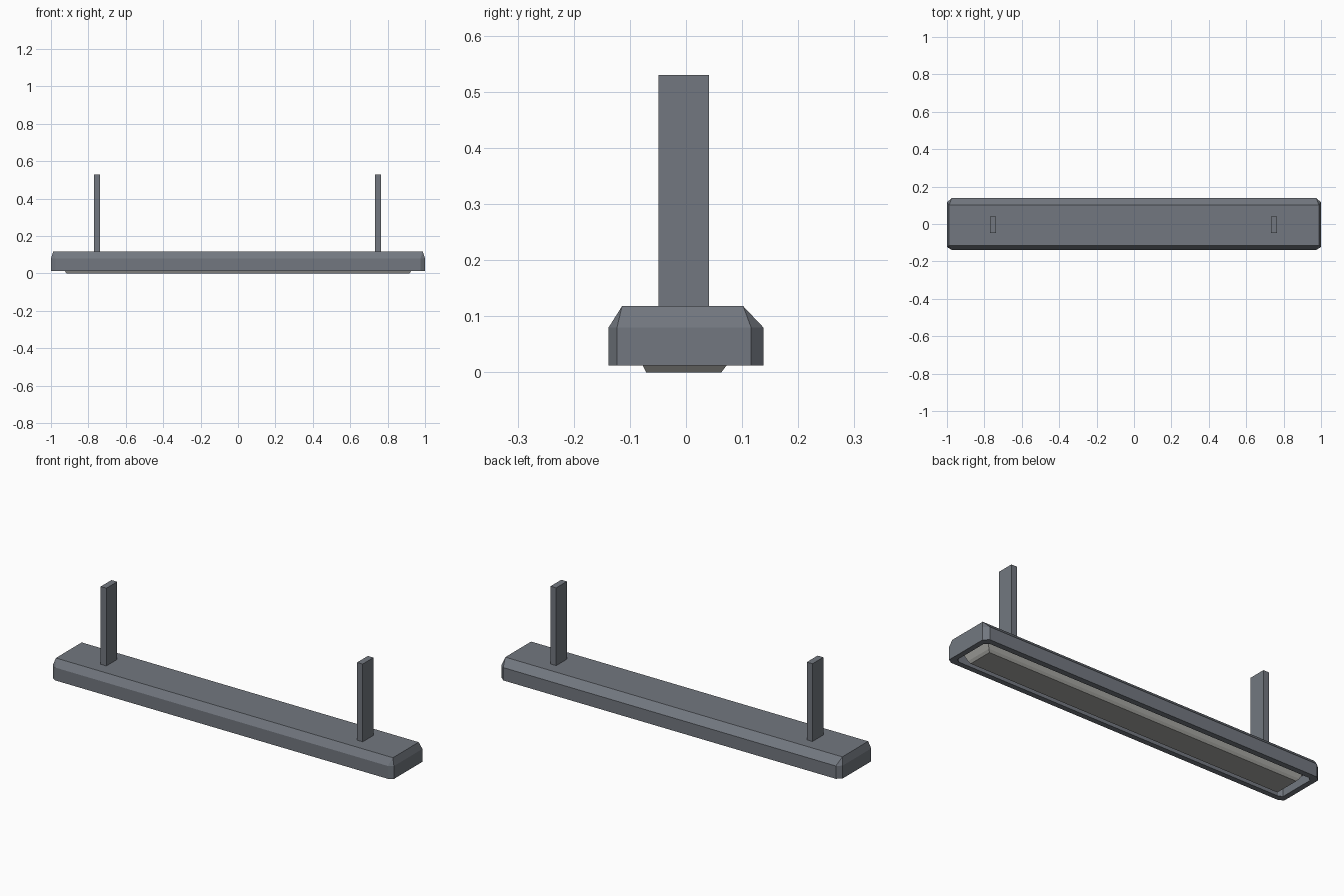
import bpy, bmesh

if "Cube" in bpy.data.objects:
    bpy.data.objects.remove(bpy.data.objects["Cube"])


def material(name, rgb):
    m = bpy.data.materials.new(name)
    m.diffuse_color = (*rgb, 1)
    m.use_nodes = True
    m.node_tree.nodes["Principled BSDF"].inputs["Base Color"].default_value = m.diffuse_color
    return m


METAL = material("grey metal", (0.17, 0.187, 0.215))
LENS = material("pale diffuser", (0.40, 0.40, 0.38))


def ring(x, y0, y1, z, cx=0, c0=0, c1=0):
    """Rectangle with cut corners: cx along x, c0 / c1 along y at front / back."""
    return [(-x + cx, y0, z), (x - cx, y0, z), (x, y0 + c0, z), (x, y1 - c1, z),
            (x - cx, y1, z), (-x + cx, y1, z), (-x, y1 - c1, z), (-x, y0 + c0, z)]


def loft(name, rings, mat):
    """Skin the rings in order and cap both ends."""
    bm = bmesh.new()
    loops = [[bm.verts.new(p) for p in r] for r in rings]
    for a, b in zip(loops, loops[1:]):
        for i in range(len(a)):
            j = (i + 1) % len(a)
            bm.faces.new((a[i], a[j], b[j], b[i]))
    bm.faces.new(loops[0][::-1])
    bm.faces.new(loops[-1])
    bmesh.ops.remove_doubles(bm, verts=bm.verts, dist=0.0002)
    bmesh.ops.recalc_face_normals(bm, faces=bm.faces)
    me = bpy.data.meshes.new(name)
    bm.to_mesh(me)
    bm.free()
    me.materials.append(mat)
    ob = bpy.data.objects.new(name, me)
    bpy.context.collection.objects.link(ob)
    return ob


# Housing: recess ceiling, inner rim, outer rim, shoulder, top
loft("housing", [
    ring(0.972, -0.110, 0.108, 0.060, 0.02, 0.012, 0.016),
    ring(0.972, -0.110, 0.108, 0.012, 0.02, 0.012, 0.016),
    ring(1.0, -0.138, 0.138, 0.012, 0.025, 0.015, 0.022),
    ring(1.0, -0.138, 0.138, 0.080, 0.025, 0.015, 0.022),
    ring(0.988, -0.114, 0.102, 0.118),
], METAL)

# Diffuser panel set in the recess, tapering downwards
loft("diffuser", [
    ring(0.915, -0.071, 0.063, 0.0),
    ring(0.926, -0.077, 0.072, 0.012),
    ring(0.950, -0.095, 0.092, 0.061),
], LENS)

# Hanging posts
for side, x in (("left", -0.754), ("right", 0.749)):
    post = loft(side + "_post", [ring(0.0165, -0.049, 0.041, 0.112),
                                 ring(0.0165, -0.049, 0.041, 0.530)], METAL)
    post.location.x = x
